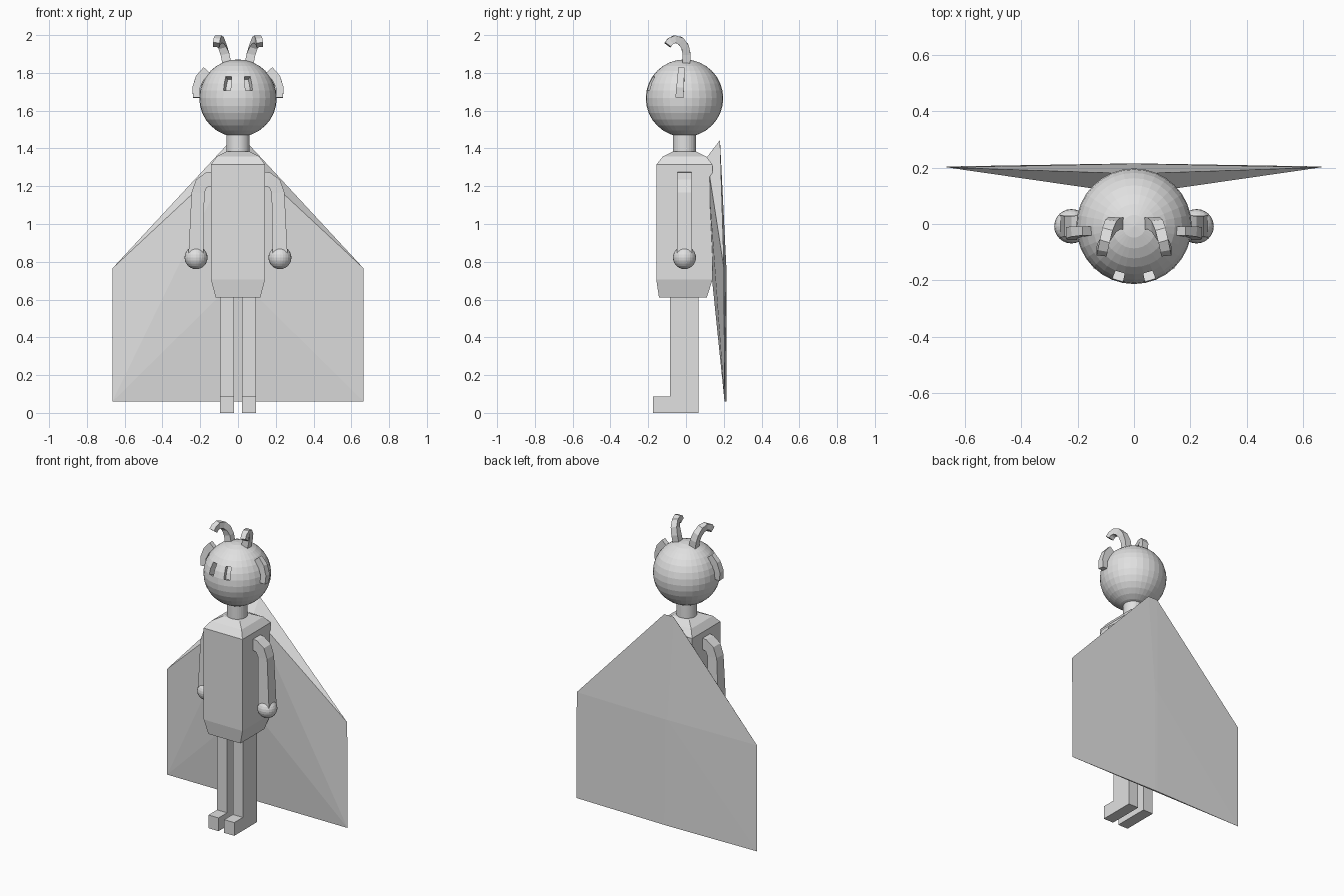
import bpy, bmesh, math
from mathutils import Vector

if "Cube" in bpy.data.objects:
    bpy.data.objects.remove(bpy.data.objects["Cube"])

grey = bpy.data.materials.new("plain grey")
grey.diffuse_color = (0.75, 0.75, 0.75, 1)
grey.use_nodes = True
grey.node_tree.nodes["Principled BSDF"].inputs["Base Color"].default_value = grey.diffuse_color
YC = -0.008  # depth of the figure's centre line


def finish(bm, name):
    bmesh.ops.recalc_face_normals(bm, faces=bm.faces[:])
    mesh = bpy.data.meshes.new(name)
    bm.to_mesh(mesh)
    bm.free()
    mesh.materials.append(grey)
    ob = bpy.data.objects.new(name, mesh)
    bpy.context.collection.objects.link(ob)
    return ob


def loft(name, rings):
    """Closed skin through a list of equal-length point rings."""
    bm = bmesh.new()
    rows = [[bm.verts.new(p) for p in ring] for ring in rings]
    n = len(rows[0])
    for a, b in zip(rows, rows[1:]):
        for i in range(n):
            bm.faces.new((a[i], a[(i + 1) % n], b[(i + 1) % n], b[i]))
    bm.faces.new(rows[0])
    bm.faces.new(rows[-1])
    return finish(bm, name)


def square_tube(name, path, axis, sign):
    """path: (x, y, z, half width along axis, half width across it)."""
    pts = [Vector(p[:3]) for p in path]
    rings = []
    for i, (p, row) in enumerate(zip(pts, path)):
        tangent = pts[min(i + 1, len(pts) - 1)] - pts[max(i - 1, 0)]
        across = tangent.cross(axis).normalized()
        side = across.cross(tangent).normalized()
        ring = [p + side * row[3] * u + across * row[4] * v
                for u, v in ((-1, -1), (1, -1), (1, 1), (-1, 1))]
        rings.append([(q.x * sign, q.y, q.z) for q in ring])
    return loft(name, rings)


def sphere(name, centre, r, seg, rings):
    bm = bmesh.new()
    bmesh.ops.create_uvsphere(bm, u_segments=seg, v_segments=rings, radius=r)
    bmesh.ops.translate(bm, vec=centre, verts=bm.verts)
    return bm


# Torso: rectangular sections with tapered hips and shoulders
sections = [(0.61, 0.118, -0.143, 0.11), (0.705, 0.143, -0.157, 0.14),
            (1.315, 0.143, -0.157, 0.14), (1.358, 0.112, -0.122, 0.106),
            (1.383, 0.062, -0.07, 0.054)]
loft("torso", [[(-w, a, z), (w, a, z), (w, b, z), (-w, b, z)]
               for z, w, a, b in sections])

# Neck
loft("neck", [[(0.062 * math.cos(t * math.pi / 16),
                YC + 0.062 * math.sin(t * math.pi / 16), z) for t in range(32)]
              for z in (1.36, 1.50)])

# Head with two recessed eyes, each one segment wide and two rings tall
R = 0.205
HEAD = Vector((0, YC, 1.666))
bm = sphere("head", HEAD, R, 32, 16)
for s in (-1, 1):
    eye = []
    for f in bm.faces:
        d = f.calc_center_median() - HEAD
        turn = math.degrees(math.atan2(d.x * s, -d.y))
        lift = math.degrees(math.asin(d.z / d.length))
        if 11.25 < turn < 22.5 and 11.25 < lift < 33.75:
            eye.append(f)
    inward = -sum((f.normal for f in eye), Vector()).normalized()
    out = bmesh.ops.extrude_face_region(bm, geom=eye)["geom"]
    bmesh.ops.translate(bm, vec=inward * 0.04,
                        verts=[g for g in out if isinstance(g, bmesh.types.BMVert)])
    bmesh.ops.delete(bm, geom=eye, context='FACES_ONLY')
finish(bm, "head")

X, Y = Vector((1, 0, 0)), Vector((0, 1, 0))
arm = [(0.11, YC, 1.238, 0.038, 0.04), (0.16, YC, 1.236, 0.038, 0.038),
       (0.194, YC, 1.214, 0.037, 0.035), (0.212, YC, 1.165, 0.036, 0.034),
       (0.222, YC, 0.84, 0.04, 0.04)]
ear = [(0.22, -0.035, 1.668, 0.021, 0.018), (0.222, -0.031, 1.72, 0.02, 0.02),
       (0.203, -0.027, 1.772, 0.018, 0.023), (0.165, -0.024, 1.813, 0.016, 0.024)]
antenna = [(0.055, 0.0, 1.83, 0.024, 0.021), (0.069, 0.003, 1.90, 0.023, 0.021),
           (0.082, -0.006, 1.94, 0.021, 0.021), (0.094, -0.03, 1.97, 0.019, 0.021),
           (0.104, -0.06, 1.978, 0.018, 0.02), (0.111, -0.083, 1.967, 0.018, 0.02),
           (0.115, -0.097, 1.948, 0.018, 0.02)]
leg = [(-0.175, 0), (0.065, 0), (0.065, 0.62), (-0.085, 0.62), (-0.085, 0.088), (-0.175, 0.088)]

for s, side in ((-1, "left"), (1, "right")):
    # Arms and ball hands
    square_tube(side + "_arm", arm, Y, s)
    finish(sphere("hand", (0.222 * s, YC, 0.822), 0.061, 24, 12), side + "_hand")
    # Ears and antennae
    square_tube(side + "_ear", ear, Y, s)
    square_tube(side + "_antenna", antenna, X, s)
    # Leg and foot as one L-shaped profile
    loft(side + "_leg", [[(x * s, y, z) for y, z in leg] for x in (0.021, 0.095)])

# Cape: thin-edged shell, thickest where it meets the torso's back
half = [(0.035, 0.18, 1.445), (0.035, 0.11, 1.352), (0.02, 0.138, 1.295),
        (0.01, 0.138, 0.705), (0.665, 0.201, 0.765), (0.665, 0.204, 0.06),
        (0.01, 0.215, 0.06), (0.01, 0.214, 0.765)]
bm = bmesh.new()
for x, y, z in half:
    bm.verts.new((x, y, z))
    bm.verts.new((-x, y, z))
res = bmesh.ops.convex_hull(bm, input=bm.verts[:])
bmesh.ops.delete(bm, geom=[v for v in bm.verts if not v.link_faces], context='VERTS')
finish(bm, "cape")
